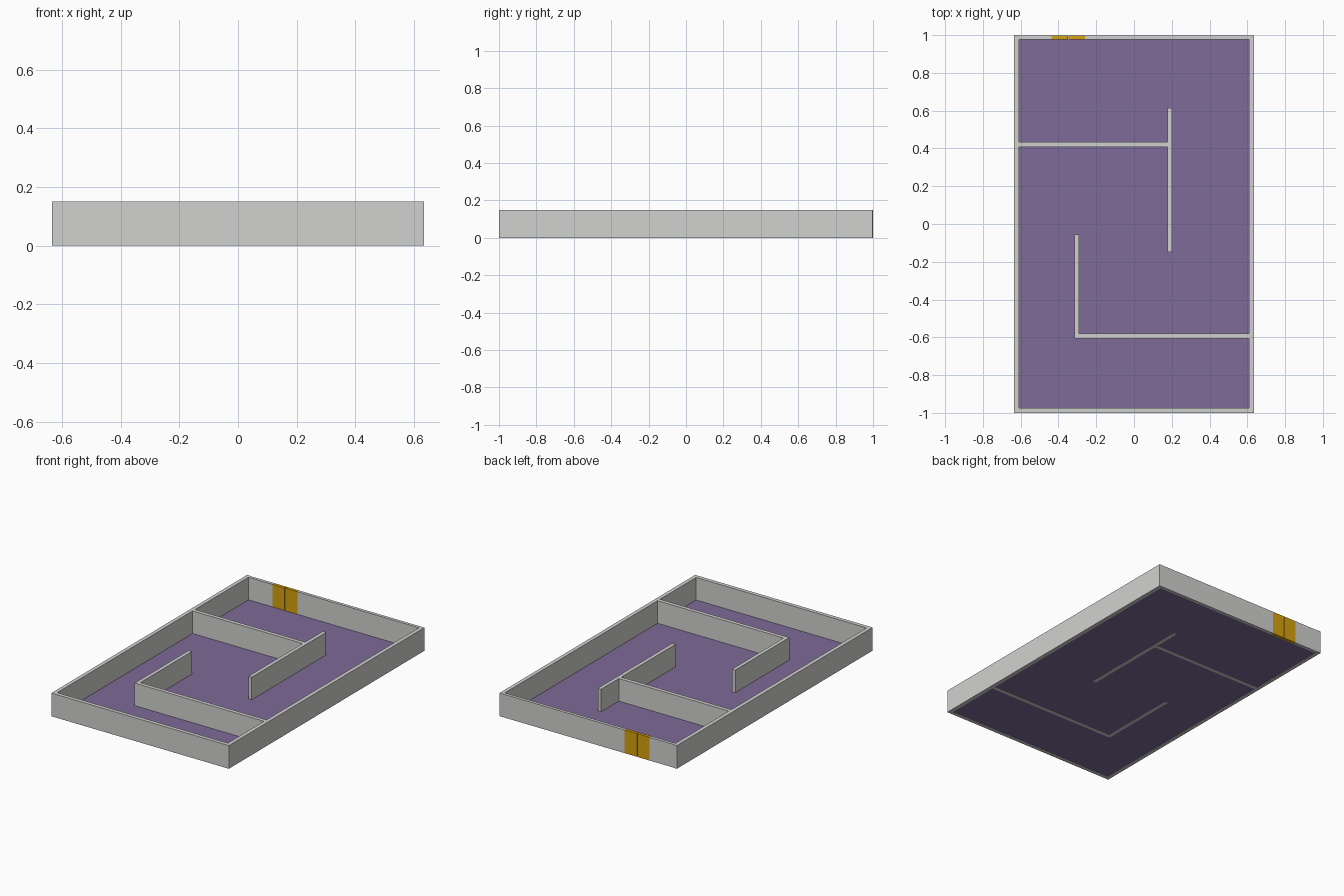
import bpy

if "Cube" in bpy.data.objects:
    bpy.data.objects.remove(bpy.data.objects["Cube"], do_unlink=True)


def make_material(name, rgb):
    mat = bpy.data.materials.new(name)
    mat.use_nodes = True
    color = (*rgb, 1)
    mat.diffuse_color = color
    mat.node_tree.nodes["Principled BSDF"].inputs["Base Color"].default_value = color
    return mat


wall_grey = make_material("wall grey", (0.64, 0.64, 0.63))
floor_purple = make_material("floor purple", (0.21, 0.147, 0.315))
door_gold = make_material("door gold", (0.68, 0.36, 0.005))


def box(name, mat, x, y, z):
    """Box spanning the given (low, high) range on each axis."""
    spans = (x, y, z)
    bpy.ops.mesh.primitive_cube_add(size=1, location=[(a + b) / 2 for a, b in spans])
    obj = bpy.context.object
    obj.name = name
    obj.scale = [b - a for a, b in spans]
    bpy.ops.object.transform_apply(location=False, rotation=False, scale=True)
    obj.data.materials.append(mat)
    return obj


W, L, H, T = 0.635, 1.0, 0.15, 0.025
height = (0, H)
inner = W - T
back = (L - 0.022, L - 0.002)
door_left, door_right, seam = -0.26, -0.438, 0.0015
door_mid = (door_left + door_right) / 2

# Floor, set just above the wall bottoms
box("floor", floor_purple, (-inner, inner), (-L + T, back[0]), (0.001, 0.004))

# Outer walls, with the back one split around the doorway
box("left_wall", wall_grey, (inner, W), (-L, L - 0.002), height)
box("right_wall", wall_grey, (-W, -inner), (-L, L), height)
box("front_wall", wall_grey, (-inner, inner), (-L, -L + T), height)
box("back_wall_left", wall_grey, (door_left, inner), back, height)
box("back_wall_right", wall_grey, (-inner, door_right), back, height)

# Inner partitions
box("rear_partition", wall_grey, (-inner, 0.177), (0.408, 0.433), height)
box("rear_cross_partition", wall_grey, (0.177, 0.201), (-0.147, 0.614), height)
box("front_partition", wall_grey, (-0.291, inner), (-0.606, -0.581), height)
box("front_cross_partition", wall_grey, (-0.315, -0.291), (-0.606, -0.055), height)

# Double door
box("door_leaf_left", door_gold, (door_mid + seam, door_left), back, height)
box("door_leaf_right", door_gold, (door_right, door_mid - seam), back, height)
